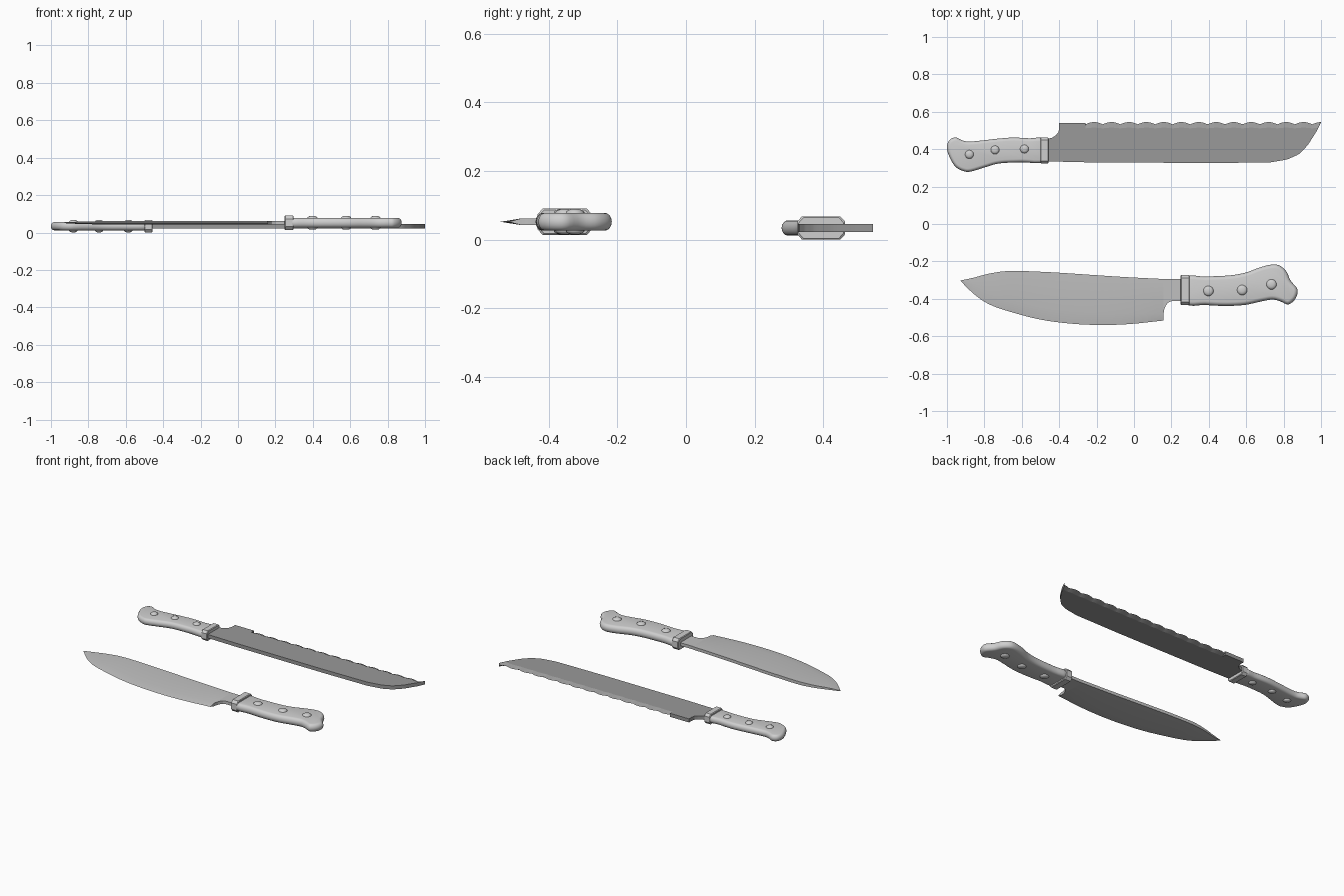
import bpy, bmesh, math
from mathutils import Vector

old = bpy.data.objects.get("Cube")
if old:
    bpy.data.objects.remove(old, do_unlink=True)


def material(name, value):
    mat = bpy.data.materials.new(name)
    mat.use_nodes = True
    color = (value, value, value, 1)
    mat.diffuse_color = color
    mat.node_tree.nodes["Principled BSDF"].inputs["Base Color"].default_value = color
    return mat


handle_grey = material("pale grey handle", 0.62)
light_steel = material("light steel", 0.53)
dark_steel = material("dark steel", 0.32)


def spline(points, steps, closed=False):
    """Catmull-Rom curve through tuples of any length."""
    pts = [Vector(p) for p in points]
    n = len(pts)
    pick = (lambda i: pts[i % n]) if closed else (lambda i: pts[min(max(i, 0), n - 1)])
    out = []
    for i in range(n if closed else n - 1):
        a, b, c, d = (pick(i + k) for k in (-1, 0, 1, 2))
        for s in range(steps):
            t = s / steps
            out.append(b + (c - a) * (t / 2) + (a * 2 - b * 5 + c * 4 - d) * (t * t / 2)
                       + (b * 3 - a - c * 3 + d) * (t ** 3 / 2))
    if not closed:
        out.append(pts[-1])
    return out


def loft(name, rings, mat, angle=30):
    """Skin a list of equal closed rings and cap both ends."""
    bm = bmesh.new()
    loops = [[bm.verts.new(p) for p in ring] for ring in rings]
    n = len(rings[0])
    for a, b in zip(loops, loops[1:]):
        for i in range(n):
            j = (i + 1) % n
            bm.faces.new((a[i], a[j], b[j], b[i]))
    bm.faces.new(loops[0][::-1])
    bm.faces.new(loops[-1])
    bmesh.ops.remove_doubles(bm, verts=bm.verts, dist=0.00005)
    bmesh.ops.recalc_face_normals(bm, faces=bm.faces)
    mesh = bpy.data.meshes.new(name)
    bm.to_mesh(mesh)
    bm.free()
    mesh.materials.append(mat)
    obj = bpy.data.objects.new(name, mesh)
    bpy.context.collection.objects.link(obj)
    bpy.ops.object.select_all(action="DESELECT")
    obj.select_set(True)
    bpy.context.view_layer.objects.active = obj
    bpy.ops.object.shade_smooth_by_angle(angle=math.radians(angle))
    return obj


def handle(name, outline, z, half):
    """Outline with a fully rounded rim, built from inset layers."""
    pts = spline(outline, 4, closed=True)
    n = len(pts)
    area = sum(pts[i - 1].cross(pts[i]) for i in range(n))
    normals = []
    for i in range(n):
        d = (pts[(i + 1) % n] - pts[i - 1]).normalized()
        normals.append(Vector((-d.y, d.x)) * math.copysign(1, area))
    rings = []
    for k in range(9):
        a = math.pi * (k / 8 - 0.5)
        inset = half * (1 - math.cos(a)) * 0.8
        rings.append([(*(p + m * inset), z + half * math.sin(a)) for p, m in zip(pts, normals)])
    loft(name, rings, handle_grey, 50)


def guard(name, x0, x1, y0, y1, z, half):
    """Collar with chamfered long corners and slightly eased rims."""
    cy, hy, c = (y0 + y1) / 2, (y1 - y0) / 2, half * 0.45
    rings = []
    for x, e in ((x0, 0.004), (x0 + 0.004, 0), (x1 - 0.004, 0), (x1, 0.004)):
        w, h = hy - e, half - e
        corner = [(w, h - c), (w - c * 0.9, h)]
        prof = corner + [(-p, q) for p, q in corner[::-1]]
        prof += [(-p, -q) for p, q in prof]
        rings.append([(x, cy + p, z + q) for p, q in prof])
    loft(name, rings, handle_grey, 20)


def rivets(name, spots, z, half, radius):
    """Shallow domed pins running through the handle."""
    for i, (x, y) in enumerate(spots):
        rings = []
        for r, h in ((0.4, 0.011), (0.75, 0.008), (1, 0.002)):
            rings.append((r * radius, half + h))
        rings += [(r, -h) for r, h in rings[::-1]]
        circle = [k * math.tau / 20 for k in range(20)]
        loft(f"{name}_{i + 1}", [[(x + r * math.cos(a), y + r * math.sin(a), z + h) for a in circle]
                                 for r, h in rings], handle_grey, 50)


def blade(name, stations, z, mat):
    """Each station is x, back y, grind line y, edge y, half thickness, edge half thickness."""
    rings = []
    for x, back, grind, edge, t, e in stations:
        half = [(back, t), (grind, t), (edge, e)]
        rings.append([(x, y, z + h) for y, h in half] + [(x, y, z - h) for y, h in half[::-1]])
    loft(name, rings, mat, 15)


# Broad knife
Z = 0.052
T = 0.01
ground = spline([
    (-.928, -.302, -.303, -.304, .002, 0), (-.853, -.286, -.33, -.377, .006, 0),
    (-.773, -.265, -.37, -.43, .008, 0), (-.666, -.251, -.41, -.468, T, 0),
    (-.505, -.255, -.447, -.51, T, 0), (-.345, -.264, -.465, -.532, T, 0),
    (-.184, -.275, -.476, -.54, T, 0), (-.024, -.285, -.479, -.535, T, 0),
    (.158, -.294, -.479, -.516, T, 0)], 4)
neck = [(x, -.295, y + 0.02, y, T, T) for x, y in
        ((.158, -.478), (.162, -.455), (.17, -.436), (.182, -.42), (.2, -.413), (.26, -.412))]
blade("broad_blade", list(ground) + neck, Z, light_steel)
guard("broad_guard", .249, .297, -.433, -.273, Z, .038)
handle("broad_handle", [
    (.275, -.286), (.38, -.281), (.51, -.275), (.596, -.26), (.67, -.233), (.735, -.217),
    (.778, -.222), (.815, -.254), (.837, -.302), (.874, -.35), (.864, -.398), (.826, -.43),
    (.783, -.414), (.74, -.404), (.68, -.414), (.59, -.433), (.484, -.438), (.38, -.433),
    (.275, -.425)], Z, .026)
rivets("broad_rivet", [(.398, -.358), (.578, -.353), (.735, -.323)], Z, .026, .027)

# Serrated knife
Z = 0.034
T = 0.012
spine = [(-.47, .335), (-.26, .33), (.4, .326), (.725, .329), (.82, .345), (.88, .372),
         (.928, .42), (.976, .495), (1, .545)]


def spine_y(x):
    for (xa, ya), (xb, yb) in zip(spine, spine[1:]):
        if x <= xb:
            return ya + (yb - ya) * (x - xa) / (xb - xa)
    return spine[-1][1]


stations = []
for x, y in ((-.47, .455), (-.44, .46), (-.418, .474), (-.405, .49), (-.4, .51), (-.4, .54), (-.26, .54)):
    stations.append((x, spine_y(x), y - 0.02, y, T, T))
TEETH, STEPS = 13.5, 108
for i in range(STEPS + 1):
    x = -.26 + 1.26 * i / STEPS
    wave = abs(math.sin(math.pi * TEETH * i / STEPS))
    edge = .533 + .012 * wave
    back = min(spine_y(x), edge - 0.001)
    stations.append((x, back, max(back + 0.0005, edge - .022 - .008 * wave), edge, T, 0))
blade("serrated_blade", stations, Z, dark_steel)
guard("serrated_guard", -.5, -.457, .324, .463, Z, .034)
handle("serrated_handle", [
    (-1, .40), (-.99, .445), (-.955, .463), (-.917, .447), (-.87, .441), (-.72, .457),
    (-.645, .462), (-.56, .458), (-.48, .452), (-.48, .334), (-.6, .33), (-.72, .324),
    (-.8, .302), (-.87, .281), (-.906, .281), (-.95, .302), (-.98, .345)], Z, .022)
rivets("serrated_rivet", [(-.88, .372), (-.743, .396), (-.586, .401)], Z, .022, .023)
